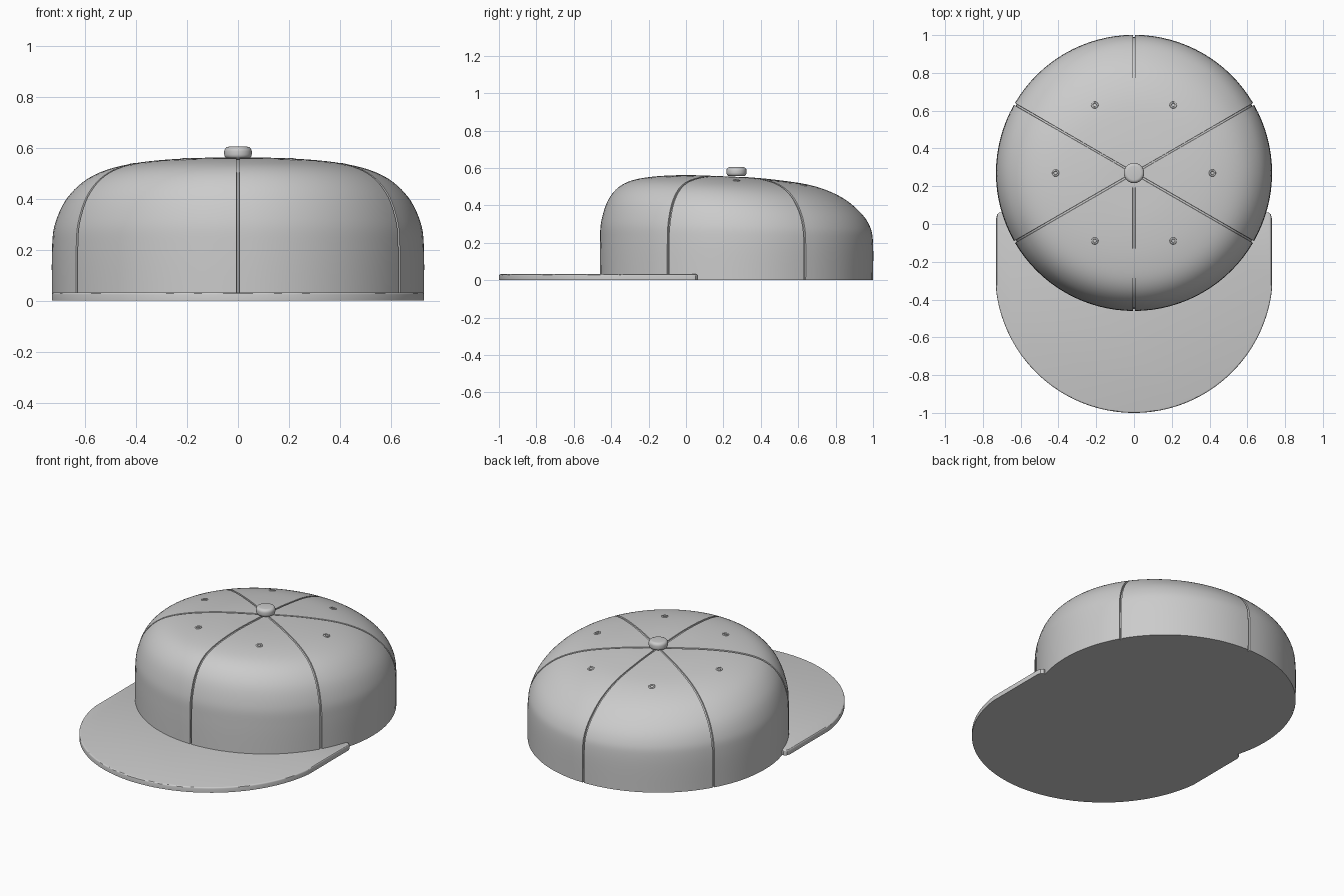
import bpy, bmesh, math
from mathutils import Vector
from mathutils.bvhtree import BVHTree

if "Cube" in bpy.data.objects:
    bpy.data.objects.remove(bpy.data.objects["Cube"])

CENTER_Y = 0.27
SEAM_HALF = 0.006

cloth = bpy.data.materials.new("light grey cloth")
cloth.use_nodes = True
GREY = (0.6, 0.6, 0.6, 1)
cloth.diffuse_color = GREY
cloth.node_tree.nodes["Principled BSDF"].inputs["Base Color"].default_value = GREY


def finish(name, bm, angle=30):
    bmesh.ops.recalc_face_normals(bm, faces=bm.faces)
    mesh = bpy.data.meshes.new(name)
    bm.to_mesh(mesh)
    bm.free()
    mesh.materials.append(cloth)
    obj = bpy.data.objects.new(name, mesh)
    bpy.context.collection.objects.link(obj)
    bpy.ops.object.select_all(action="DESELECT")
    obj.select_set(True)
    bpy.context.view_layer.objects.active = obj
    bpy.ops.object.shade_smooth_by_angle(angle=math.radians(angle))
    return obj


def smooth_path(points, steps):
    """Catmull-Rom curve through (radius, height) points."""
    pts = [Vector(p) for p in points]
    pts = [pts[0]] + pts + [pts[-1]]
    out = []
    for a, b, c, d in zip(pts, pts[1:], pts[2:], pts[3:]):
        for i in range(steps):
            t = i / steps
            out.append(0.5 * (2 * b + (c - a) * t + (2 * a - 5 * b + 4 * c - d) * t**2
                              + (3 * b - a - 3 * c + d) * t**3))
    return out + [pts[-1]]


# Crown: tall front profile blended into a lower, sloping back profile
front = smooth_path([(.73, 0), (.73, .2), (.722, .32), (.68, .44), (.6, .517),
                     (.47, .551), (.27, .562), (.03, .553)], 6)
back = smooth_path([(.73, 0), (.73, .2), (.712, .29), (.655, .37), (.55, .45),
                    (.4, .507), (.2, .538), (.03, .553)], 6)


def crown_point(f, b, angle, sunk):
    p = b.lerp(f, (1 + math.cos(angle)) / 2)
    v = Vector((p.x * math.sin(angle), -p.x * math.cos(angle), p.y))
    if sunk:
        v = v.lerp(Vector((0, 0, min(p.y, .2))), 0.016)
    return v + Vector((0, CENTER_Y, 0))


bm = bmesh.new()
rings = []
PANEL = math.radians(60)
STEPS = 16
for f, b in zip(front, back):
    ring = []
    for k in range(6):
        seam = k * PANEL
        gap = math.asin(SEAM_HALF / ((f.x + b.x) / 2))
        # Two columns form the floor of each seam groove
        ring += [bm.verts.new(crown_point(f, b, seam + s * gap * .8, True)) for s in (-1, 1)]
        for i in range(STEPS + 1):
            a = seam + gap + (PANEL - 2 * gap) * i / STEPS
            ring.append(bm.verts.new(crown_point(f, b, a, False)))
    rings.append(ring)
for lower, upper in zip(rings, rings[1:]):
    for i in range(len(lower)):
        j = (i + 1) % len(lower)
        bm.faces.new((lower[i], lower[j], upper[j], upper[i]))
bm.faces.new(rings[0])
bm.faces.new(rings[-1])
bm.normal_update()
surface = BVHTree.FromBMesh(bm)
finish("crown", bm)

# Brim: flat plate with a round front and clipped straight sides
half = []
for i in range(41):
    a = math.radians(90) * i / 40
    half.append((min(.73, .735 * math.sin(a)), -.265 - .735 * math.cos(a)))
half += [(.73, .03), (.724, .052), (.71, .062), (.66, .062)]
outline = half + [(-x, y) for x, y in reversed(half[1:])]
bm = bmesh.new()
base = bm.faces.new([bm.verts.new((x, y, 0)) for x, y in outline])
top = bmesh.ops.extrude_face_region(bm, geom=[base])["geom"]
bmesh.ops.translate(bm, verts=[v for v in top if isinstance(v, bmesh.types.BMVert)],
                    vec=(0, 0, .032))
rim = [e for e in bm.edges if all(v.co.z > .03 for v in e.verts)]
bmesh.ops.bevel(bm, geom=rim, offset=.008, segments=3, profile=.5, affect="EDGES")
finish("brim", bm)

# Button on the top of the crown
bm = bmesh.new()
bmesh.ops.create_cone(bm, cap_ends=True, segments=40, radius1=.054, radius2=.054, depth=.048)
caps = [e for e in bm.edges if abs(e.verts[0].co.z - e.verts[1].co.z) < .001]
bmesh.ops.bevel(bm, geom=caps, offset=.018, segments=5, profile=.5, affect="EDGES")
bmesh.ops.translate(bm, verts=bm.verts, vec=(0, CENTER_Y, .58))
finish("top_button", bm, 40)

# Eyelets: one small stitched ring in the middle of each panel
for k in range(6):
    a = (k + .5) * PANEL
    origin = Vector((.415 * math.sin(a), CENTER_Y - .415 * math.cos(a), 1))
    hit, normal, _, _ = surface.ray_cast(origin, Vector((0, 0, -1)))
    if normal.z < 0:
        normal = -normal
    bpy.ops.mesh.primitive_torus_add(
        major_segments=20, minor_segments=8, major_radius=.014, minor_radius=.005,
        location=hit, rotation=normal.to_track_quat("Z", "Y").to_euler())
    ring = bpy.context.object
    ring.name = f"eyelet_{k + 1}"
    ring.data.materials.append(cloth)
    bpy.ops.object.shade_smooth_by_angle(angle=math.radians(60))
